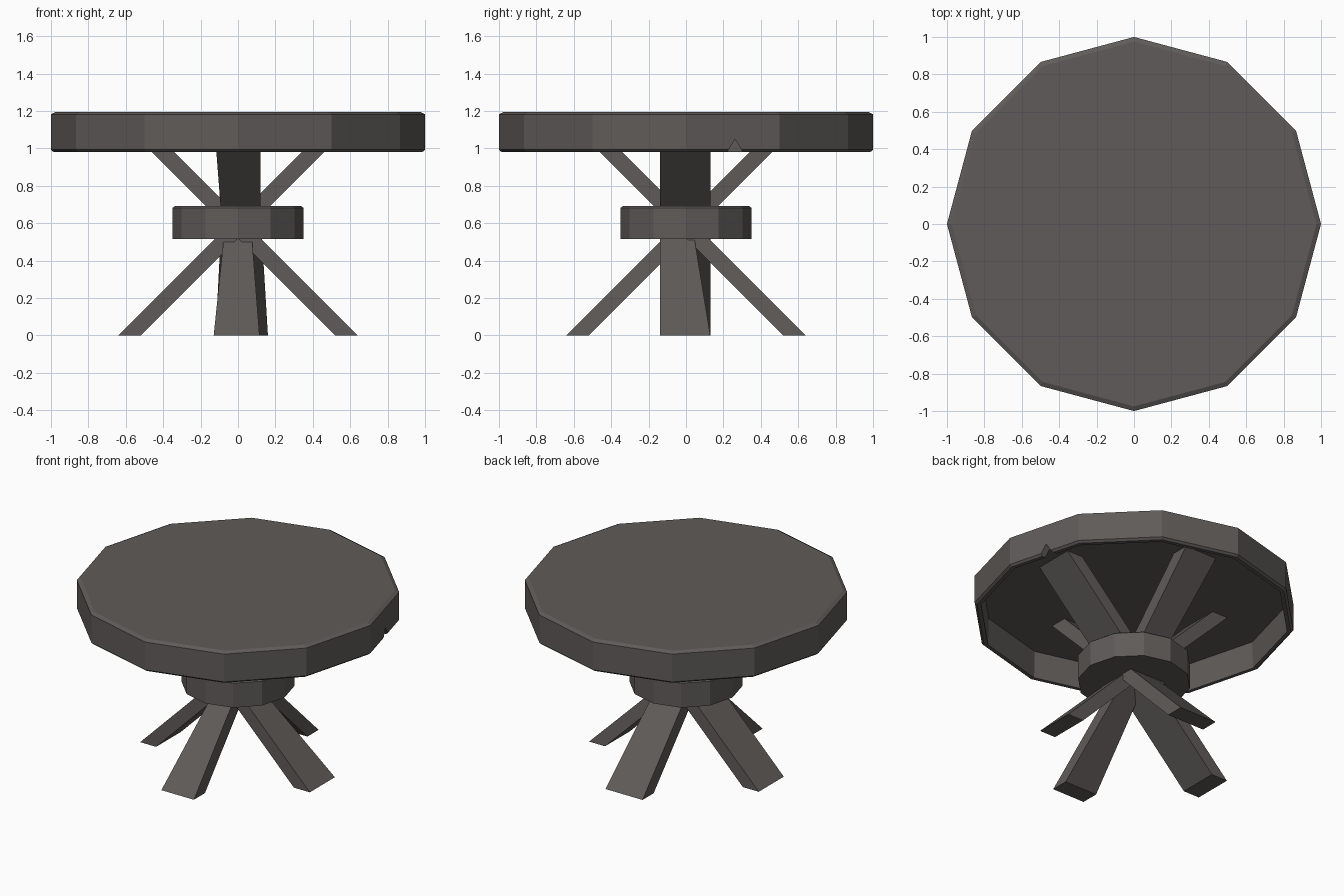
import bpy, bmesh, math
from mathutils import Vector

if "Cube" in bpy.data.objects:
    bpy.data.objects.remove(bpy.data.objects["Cube"])

mat = bpy.data.materials.new("dark weathered wood")
mat.diffuse_color = (0.115, 0.105, 0.100, 1)
mat.use_nodes = True
mat.node_tree.nodes["Principled BSDF"].inputs["Base Color"].default_value = mat.diffuse_color


def make(name, bm):
    bmesh.ops.recalc_face_normals(bm, faces=bm.faces)
    me = bpy.data.meshes.new(name)
    bm.to_mesh(me)
    bm.free()
    ob = bpy.data.objects.new(name, me)
    me.materials.append(mat)
    bpy.context.collection.objects.link(ob)
    return ob


def turned(name, profile, n=12):
    """Closed n-sided solid from (radius, height) rings; the end rings are capped."""
    bm = bmesh.new()
    rings = [[bm.verts.new((r * math.cos(2 * math.pi * i / n),
                            r * math.sin(2 * math.pi * i / n), z)) for i in range(n)]
             for r, z in profile]
    for a, b in zip(rings, rings[1:]):
        for i in range(n):
            j = (i + 1) % n
            bm.faces.new((a[i], a[j], b[j], b[i]))
    bm.faces.new(rings[0])
    bm.faces.new(rings[-1])
    return make(name, bm)


def prism(name, bottom, top):
    """Six-sided block between two quads."""
    bm = bmesh.new()
    a = [bm.verts.new(p) for p in bottom]
    b = [bm.verts.new(p) for p in top]
    bm.faces.new(a)
    bm.faces.new(b)
    for i in range(len(a)):
        j = (i + 1) % len(a)
        bm.faces.new((a[i], a[j], b[j], b[i]))
    return make(name, bm)


# Tabletop: thick rim, hollow underneath
top = turned("tabletop", [(0.955, 1.165), (0.96, 0.98), (0.985, 0.98), (1.0, 0.993),
                          (1.0, 1.182), (0.975, 1.195)])

# Small chip in the lower edge of the rim
tri = [(0.215, 0.97), (0.262, 1.05), (0.31, 0.97)]
cutter = prism("chip_cutter", [(0.8, y, z) for y, z in tri], [(1.1, y, z) for y, z in tri])
cutter.hide_render = True
mod = top.modifiers.new("chip", 'BOOLEAN')
mod.operation = 'DIFFERENCE'
mod.solver = 'EXACT'
mod.object = cutter
bpy.context.view_layer.objects.active = top
bpy.ops.object.modifier_apply(modifier=mod.name)
bpy.data.objects.remove(cutter)

# Hub that holds the crossed beams
turned("hub", [(0.35, 0.515), (0.35, 0.682), (0.338, 0.692)])

MID = 0.58


def beam(name, angle, z_end, end, mid):
    """Slanted half beam from the hub centre; end and mid give its sideways extents."""
    a = math.radians(angle)
    out = Vector((math.cos(a), math.sin(a), 0))
    side = Vector((-math.sin(a), math.cos(a), 0))

    def quad(z, w):
        c = abs(z - MID)
        return [out * (c + r) + side * t + Vector((0, 0, z))
                for r, t in ((-0.06, w[0]), (0.06, w[0]), (0.06, w[1]), (-0.06, w[1]))]
    return prism(name, quad(z_end, end), quad(MID, mid))


# Lower legs, slightly uneven hewn widths
beam("front_leg", -90, 0, (-0.13, 0.115), (-0.07, 0.07))
beam("right_leg", 0, 0, (-0.14, 0.13), (-0.14, 0.035))
beam("back_leg", 90, 0, (-0.16, 0.12), (-0.125, 0.09))
beam("left_leg", 180, 0, (-0.13, 0.14), (-0.13, 0.14))

# Upper braces reaching up to the underside of the top
beam("front_brace", -90, 1.17, (-0.13, 0.12), (-0.085, 0.12))
beam("right_brace", 0, 1.17, (-0.14, 0.13), (-0.14, 0.13))
beam("back_brace", 90, 1.17, (-0.12, 0.12), (-0.1, 0.09))
beam("left_brace", 180, 1.17, (-0.13, 0.14), (-0.1, 0.14))
